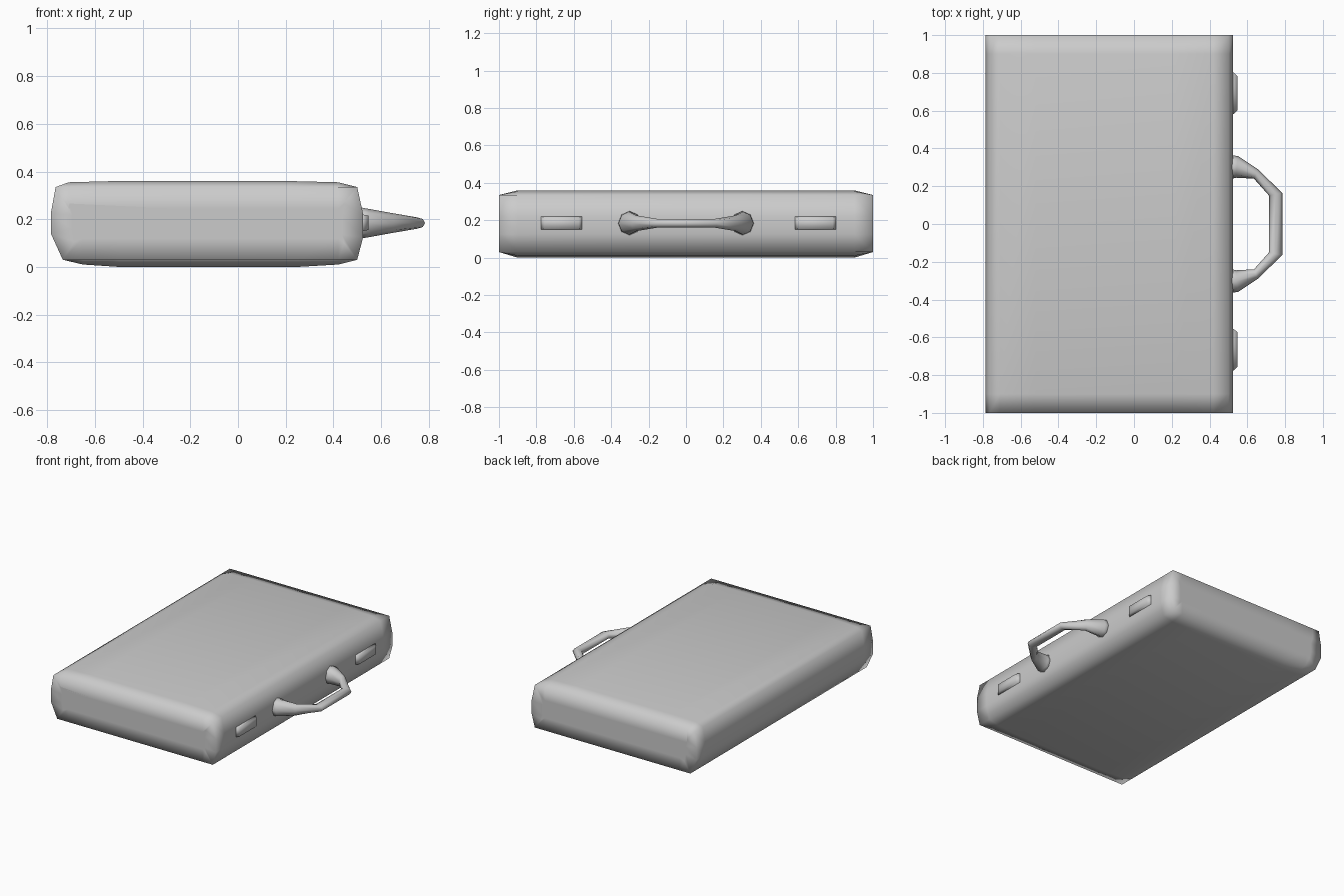
import bpy, bmesh, math
from mathutils import Vector

if "Cube" in bpy.data.objects:
    bpy.data.objects.remove(bpy.data.objects["Cube"])


def make_object(name, bm, smooth=True):
    bmesh.ops.recalc_face_normals(bm, faces=bm.faces)
    mesh = bpy.data.meshes.new(name)
    bm.to_mesh(mesh)
    bm.free()
    for p in mesh.polygons:
        p.use_smooth = smooth
    obj = bpy.data.objects.new(name, mesh)
    bpy.context.collection.objects.link(obj)
    return obj


def loft(rings):
    """Skin a list of closed rings and cap both ends; returns bmesh and caps."""
    bm = bmesh.new()
    loops = [[bm.verts.new(p) for p in ring] for ring in rings]
    n = len(loops[0])
    for a, b in zip(loops, loops[1:]):
        for i in range(n):
            j = (i + 1) % n
            bm.faces.new((a[i], a[j], b[j], b[i]))
    caps = [bm.faces.new(loops[0]), bm.faces.new(loops[-1])]
    return bm, caps


# Case body: rounded x-z profile swept along y, lids sloping down at the ends
PROFILE = [(-0.785, 0.225), (-0.765, 0.335), (-0.71, 0.355), (-0.52, 0.36),
           (0.22, 0.36), (0.42, 0.355), (0.50, 0.335), (0.525, 0.22),
           (0.525, 0.125), (0.50, 0.03), (0.42, 0.01), (0.25, 0.0),
           (-0.50, 0.0), (-0.65, 0.01), (-0.735, 0.03), (-0.785, 0.14)]


def body_ring(y):
    end = abs(y) > 0.95
    return [(x, y, min(max(z, 0.03), 0.335) if end else z) for x, z in PROFILE]


bm, caps = loft([body_ring(y) for y in (-1, -0.9, 0.9, 1)])
bmesh.ops.recalc_face_normals(bm, faces=bm.faces)
bmesh.ops.inset_individual(bm, faces=caps, thickness=0.09)
make_object("case_body", bm)

# Handle: flared feet tapering to a thin grip, as (outer, inner, half height)
HANDLE = [((0.50, 0.365), (0.50, 0.235), 0.068),
          ((0.55, 0.36), (0.54, 0.245), 0.06),
          ((0.655, 0.29), (0.635, 0.24), 0.042),
          ((0.785, 0.165), (0.715, 0.15), 0.024)]
HANDLE_Z = 0.184
SIDES = 8


def handle_ring(outer, inner, half_height, side):
    o = Vector((outer[0], outer[1] * side, HANDLE_Z))
    i = Vector((inner[0], inner[1] * side, HANDLE_Z))
    mid, half = (o + i) / 2, (o - i) / 2
    ring = []
    for k in range(SIDES):
        a = 2 * math.pi * k / SIDES
        ring.append(mid + half * math.cos(a)
                    + Vector((0, 0, half_height * math.sin(a))))
    return ring


rings = [handle_ring(*s, 1) for s in HANDLE]
rings += [handle_ring(*s, -1) for s in reversed(HANDLE)]
bm, caps = loft(rings)
make_object("handle", bm)

# Latches: shallow plates with a slightly narrower outer face
def latch(name, y):
    def ring(x, hy, hz):
        return [(x, y + sy * hy, 0.185 + sz * hz)
                for sy, sz in ((-1, -1), (1, -1), (1, 1), (-1, 1))]
    bm, _ = loft([ring(0.51, 0.11, 0.034), ring(0.528, 0.11, 0.034),
                  ring(0.547, 0.092, 0.03)])
    make_object(name, bm)


latch("latch_back", 0.692)
latch("latch_front", -0.665)
